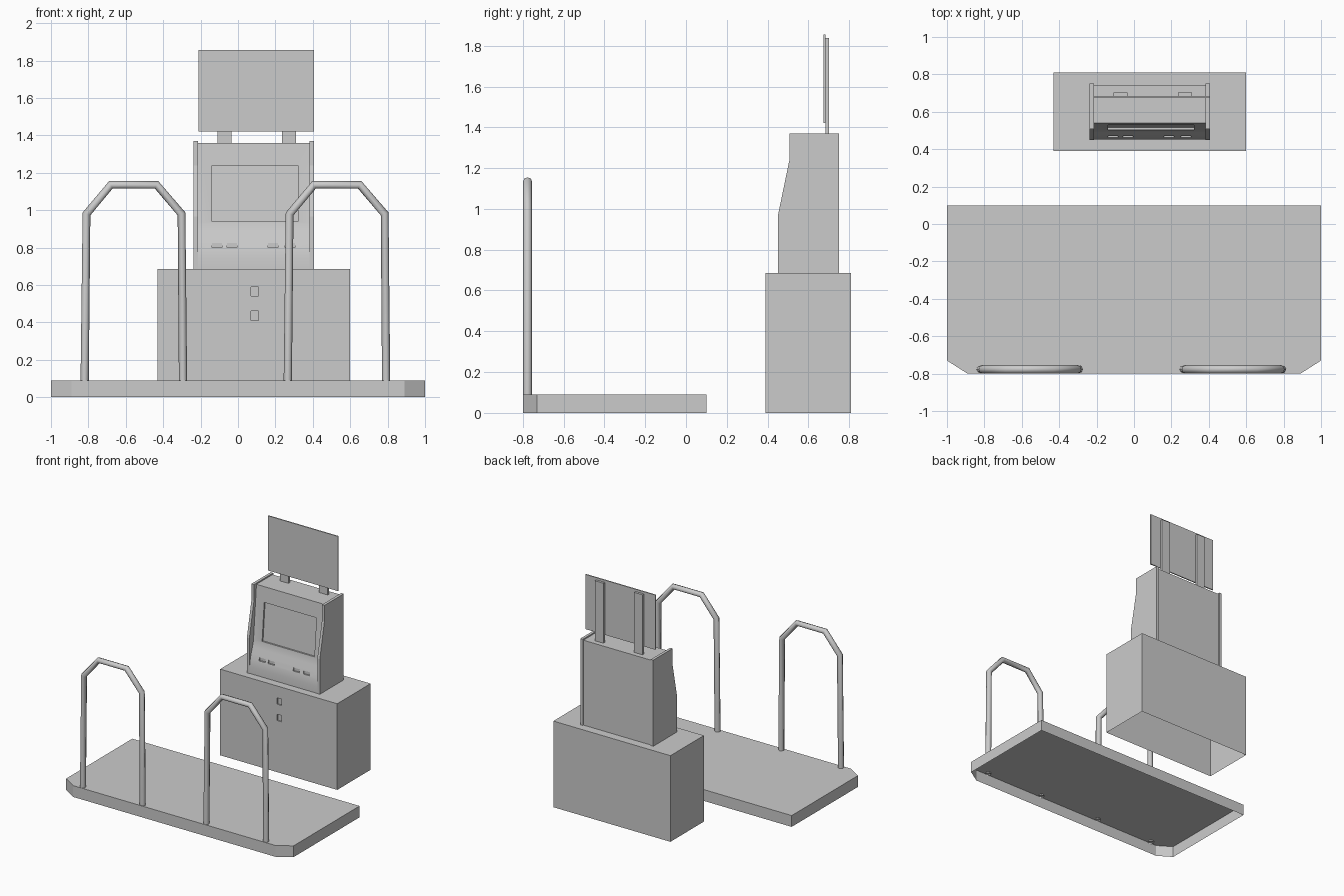
import bpy, bmesh
from mathutils import Vector

if "Cube" in bpy.data.objects:
    bpy.data.objects.remove(bpy.data.objects["Cube"])


def prism(name, points, extrude):
    """Closed solid: a polygon pushed along a vector."""
    bm = bmesh.new()
    face = bm.faces.new([bm.verts.new(p) for p in points])
    result = bmesh.ops.extrude_face_region(bm, geom=[face], use_keep_orig=True)
    moved = [g for g in result["geom"] if isinstance(g, bmesh.types.BMVert)]
    bmesh.ops.translate(bm, verts=moved, vec=Vector(extrude))
    bmesh.ops.recalc_face_normals(bm, faces=bm.faces)
    mesh = bpy.data.meshes.new(name)
    bm.to_mesh(mesh)
    bm.free()
    obj = bpy.data.objects.new(name, mesh)
    bpy.context.collection.objects.link(obj)
    return obj


def box(name, x0, x1, y0, y1, z0, z1):
    return prism(name, [(x0, y0, z0), (x1, y0, z0), (x1, y1, z0), (x0, y1, z0)],
                 (0, 0, z1 - z0))


def side_profile(name, yz, x0, x1):
    return prism(name, [(x0, y, z) for y, z in yz], (x1 - x0, 0, 0))


def activate(obj):
    bpy.ops.object.select_all(action='DESELECT')
    obj.select_set(True)
    bpy.context.view_layer.objects.active = obj


def carve(obj, cutter):
    """Cut a recess and discard the cutter."""
    cutter.hide_render = True
    mod = obj.modifiers.new("recess", 'BOOLEAN')
    mod.operation = 'DIFFERENCE'
    mod.solver = 'EXACT'
    mod.object = cutter
    activate(obj)
    bpy.ops.object.modifier_apply(modifier=mod.name)
    bpy.data.objects.remove(cutter)


def open_bottom(obj):
    """Remove the lowest downward face, leaving a shell."""
    bm = bmesh.new()
    bm.from_mesh(obj.data)
    low = min(v.co.z for v in bm.verts)
    floor = [f for f in bm.faces if all(abs(v.co.z - low) < 1e-4 for v in f.verts)]
    bmesh.ops.delete(bm, geom=floor, context='FACES')
    bm.to_mesh(obj.data)
    bm.free()


# Player platform with clipped front corners
outline = [(-1, 0.1), (-1, -0.73), (-0.89, -0.8), (0.89, -0.8), (1, -0.73), (1, 0.1)]
platform = prism("platform", [(x, y, 0) for x, y in outline], (0, 0, 0.09))
open_bottom(platform)

# Bent tube handrails
rail = [(-0.82, 0.08), (-0.81, 0.98), (-0.68, 1.135),
        (-0.435, 1.135), (-0.302, 0.98), (-0.294, 0.08)]
for side, shift in (("left", 0), ("right", 1.086)):
    curve = bpy.data.curves.new(side + "_handrail", 'CURVE')
    curve.dimensions = '3D'
    curve.bevel_depth = 0.022
    curve.bevel_resolution = 2
    spline = curve.splines.new('POLY')
    spline.points.add(len(rail) - 1)
    for point, (x, z) in zip(spline.points, rail):
        point.co = (x + shift, -0.777, z, 1)
    handrail = bpy.data.objects.new(side + "_handrail", curve)
    bpy.context.collection.objects.link(handrail)
    activate(handrail)
    bpy.ops.object.convert(target='MESH')
    bpy.ops.object.shade_smooth_by_angle(angle=0.9)

# Base cabinet with two small coin slots
cabinet = box("base_cabinet", -0.43, 0.6, 0.39, 0.81, 0, 0.685)
for z in (0.41, 0.54):
    carve(cabinet, box("coin_slot_cutter", 0.07, 0.11, 0.37, 0.40, z, z + 0.05))
open_bottom(cabinet)

# Machine body with curved control panel and leaning screen front
body_yz = [(0.742, 0.685), (0.742, 1.36), (0.539, 1.36), (0.502, 0.93),
           (0.49, 0.885), (0.474, 0.84), (0.460, 0.79), (0.453, 0.74), (0.452, 0.685)]
body = side_profile("machine_body", body_yz, -0.215, 0.385)
screen_yz = [(0.45, 0.94), (0.515, 0.94), (0.541, 1.24), (0.45, 1.24)]
carve(body, side_profile("screen_cutter", screen_yz, -0.14, 0.32))
for x in (-0.14, -0.06, 0.16, 0.25):
    carve(body, box("button_slot_cutter", x, x + 0.055, 0.43, 0.474, 0.80, 0.825))
activate(body)
bpy.ops.object.shade_smooth_by_angle(angle=0.4)

# Side panels of the machine
panel_yz = [(0.45, 0.685), (0.75, 0.685), (0.75, 1.37),
            (0.507, 1.37), (0.507, 1.24), (0.45, 0.965)]
for side, x in (("left", -0.237), ("right", 0.383)):
    side_profile(side + "_side_panel", panel_yz, x, x + 0.022)

# Sign board on two posts
box("sign_board", -0.21, 0.407, 0.675, 0.684, 1.42, 1.855)
for side, x in (("left", -0.11), ("right", 0.235)):
    box(side + "_sign_post", x, x + 0.075, 0.684, 0.702, 1.355, 1.837)
